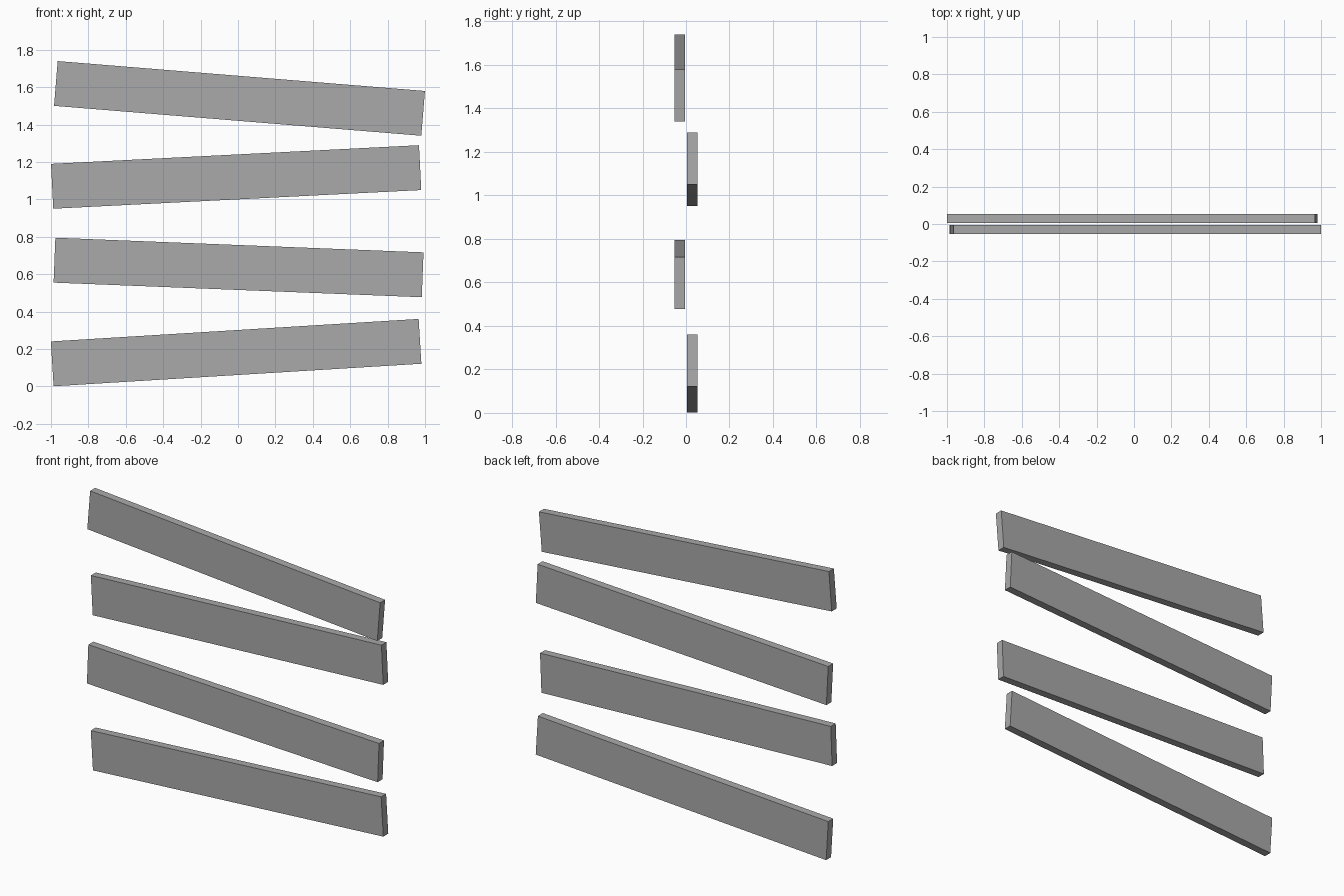
import bpy
from math import radians

cube = bpy.data.objects.get("Cube")
if cube:
    bpy.data.objects.remove(cube, do_unlink=True)

grey = bpy.data.materials.new("plain grey")
grey.use_nodes = True
colour = (0.4, 0.4, 0.4, 1)
grey.diffuse_color = colour
grey.node_tree.nodes["Principled BSDF"].inputs["Base Color"].default_value = colour

LENGTH, THICKNESS, WIDTH = 1.97, 0.048, 0.24
OFFSET = 0.029  # planks alternate behind and in front of the centre plane


def plank(name, x, y, z, tilt):
    """Flat board tilted in the front plane; positive tilt raises the +x end."""
    bpy.ops.mesh.primitive_cube_add(size=1, location=(x, y, z),
                                    rotation=(0, -radians(tilt), 0))
    board = bpy.context.object
    board.name = name
    board.scale = (LENGTH, THICKNESS, WIDTH)
    board.data.materials.append(grey)


# Four loose planks, bottom to top
plank("bottom_plank", -0.01, OFFSET, 0.181, 3.5)
plank("lower_middle_plank", 0.003, -OFFSET, 0.636, -2.27)
plank("upper_middle_plank", -0.01, OFFSET, 1.12, 2.9)
plank("top_plank", 0.008, -OFFSET, 1.54, -4.65)
